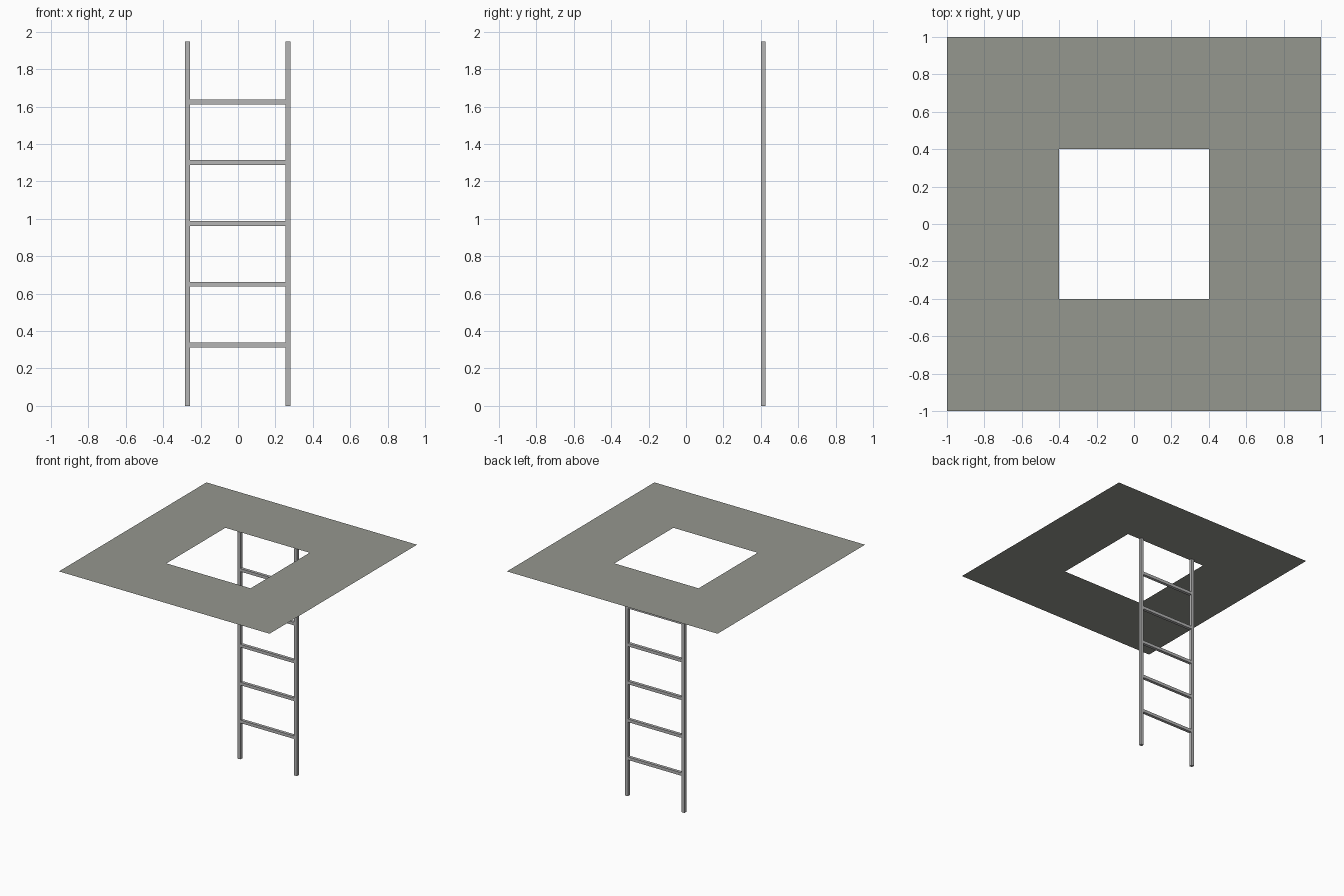
import bpy, bmesh

if "Cube" in bpy.data.objects:
    bpy.data.objects.remove(bpy.data.objects["Cube"])

HEIGHT = 1.95      # hatch level
BAR = 0.026        # rail and rung thickness
LADDER_Y = 0.413


def material(name, color):
    m = bpy.data.materials.new(name)
    m.diffuse_color = (*color, 1)
    m.use_nodes = True
    m.node_tree.nodes["Principled BSDF"].inputs["Base Color"].default_value = m.diffuse_color
    return m


floor_grey = material("floor_grey", (0.30, 0.31, 0.275))
metal_grey = material("metal_grey", (0.46, 0.46, 0.46))


def box(name, center, size, mat):
    bm = bmesh.new()
    bmesh.ops.create_cube(bm, size=1)
    for v in bm.verts:
        v.co = [c + a * s for c, a, s in zip(center, v.co, size)]
    return finish(name, bm, mat)


def finish(name, bm, mat):
    me = bpy.data.meshes.new(name)
    bm.to_mesh(me)
    bm.free()
    me.materials.append(mat)
    ob = bpy.data.objects.new(name, me)
    bpy.context.collection.objects.link(ob)
    return ob


# Floor sheet with a square opening
bm = bmesh.new()
corners = [(-1, -1), (1, -1), (1, 1), (-1, 1)]
outer = [bm.verts.new((x, y, HEIGHT)) for x, y in corners]
inner = [bm.verts.new((0.4 * x, 0.4 * y, HEIGHT)) for x, y in corners]
for i in range(4):
    j = (i + 1) % 4
    bm.faces.new((outer[i], outer[j], inner[j], inner[i]))
finish("floor_sheet", bm, floor_grey)

# Side rails, ending just under the sheet
rail_height = HEIGHT - 0.001
for side, x in (("left", -0.27), ("right", 0.267)):
    box(f"{side}_rail", (x, LADDER_Y, rail_height / 2),
        (BAR, BAR, rail_height), metal_grey)

# Evenly spaced rungs
for k in range(1, 6):
    box(f"rung_{k}", (0, LADDER_Y, HEIGHT * k / 6),
        (0.515, BAR, BAR), metal_grey)
